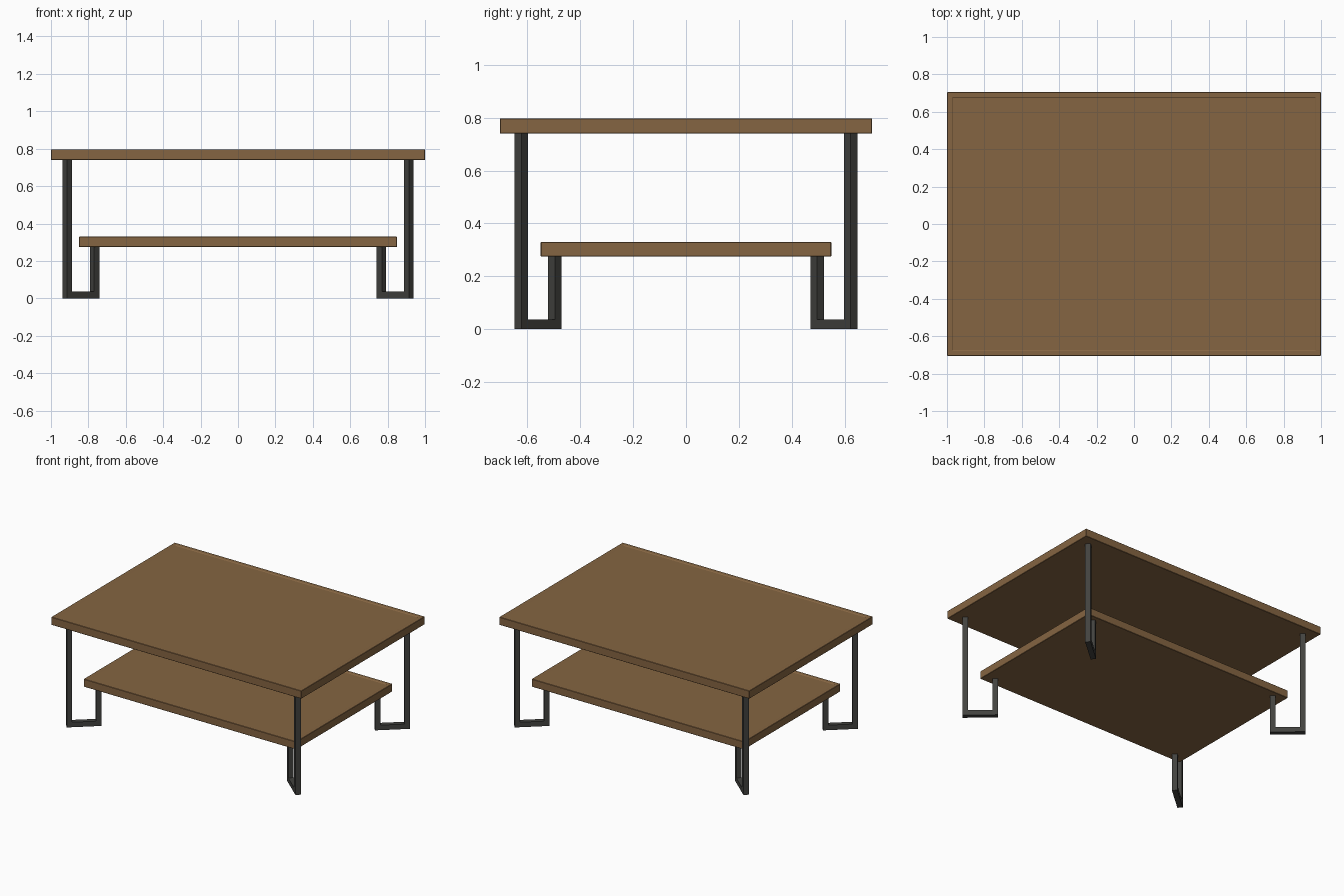
import bpy, bmesh, math
from mathutils import Matrix, Vector

cube = bpy.data.objects.get("Cube")
if cube:
    bpy.data.objects.remove(cube, do_unlink=True)


def material(name, rgb):
    mat = bpy.data.materials.new(name)
    mat.use_nodes = True
    mat.diffuse_color = (*rgb, 1)
    mat.node_tree.nodes["Principled BSDF"].inputs["Base Color"].default_value = (*rgb, 1)
    return mat


wood = material("brown wood", (0.235, 0.13, 0.054))
metal = material("dark metal", (0.055, 0.055, 0.05))


def finish(bm, name, mat):
    bmesh.ops.recalc_face_normals(bm, faces=bm.faces)
    mesh = bpy.data.meshes.new(name)
    bm.to_mesh(mesh)
    bm.free()
    mesh.materials.append(mat)
    obj = bpy.data.objects.new(name, mesh)
    bpy.context.scene.collection.objects.link(obj)
    return obj


def add_box(bm, size, centre, turn=0):
    m = Matrix.Translation(centre) @ Matrix.Rotation(turn, 4, "Z") @ Matrix.Diagonal((*size, 1))
    bmesh.ops.create_cube(bm, size=1, matrix=m)


# Boards: slabs with a softened edge and a shallow sunken panel inside a rim
def board(name, half_x, half_y, low, high, rim):
    bm = bmesh.new()
    add_box(bm, (2 * half_x, 2 * half_y, high - low), (0, 0, (low + high) / 2))
    bm.faces.ensure_lookup_table()
    top = max(bm.faces, key=lambda f: f.calc_center_median().z)
    bmesh.ops.inset_region(bm, faces=[top], thickness=rim)
    bmesh.ops.inset_region(bm, faces=[top], thickness=0.003, depth=-0.004)
    obj = finish(bm, name, wood)
    bevel = obj.modifiers.new("soft edge", "BEVEL")
    bevel.width = 0.004
    bevel.segments = 1
    bevel.angle_limit = math.radians(60)
    bevel.limit_method = "ANGLE"


board("table_top", 1.0, 0.705, 0.74, 0.797, 0.04)
board("lower_shelf", 0.85, 0.55, 0.274, 0.33, 0.035)

# Legs: tall outer post and short inner post joined by a diagonal foot bar
BAR = 0.036
OUTER = Vector((0.913, 0.624, 0))
INNER = Vector((0.767, 0.497, 0))


def leg(name, sx, sy):
    flip = Vector((sx, sy, 1))
    outer, inner = OUTER * flip, INNER * flip
    run = inner - outer
    turn = math.atan2(run.y, run.x)
    bm = bmesh.new()
    for foot, top in ((outer, 0.742), (inner, 0.276)):
        add_box(bm, (BAR, BAR, top), foot + Vector((0, 0, top / 2)), turn)
    add_box(bm, (run.length - BAR, BAR, BAR), (outer + inner) / 2 + Vector((0, 0, BAR / 2)), turn)
    finish(bm, name, metal)


for side, sx in (("left", 1), ("right", -1)):
    for end, sy in (("front", -1), ("back", 1)):
        leg(f"{end}_{side}_leg", sx, sy)
